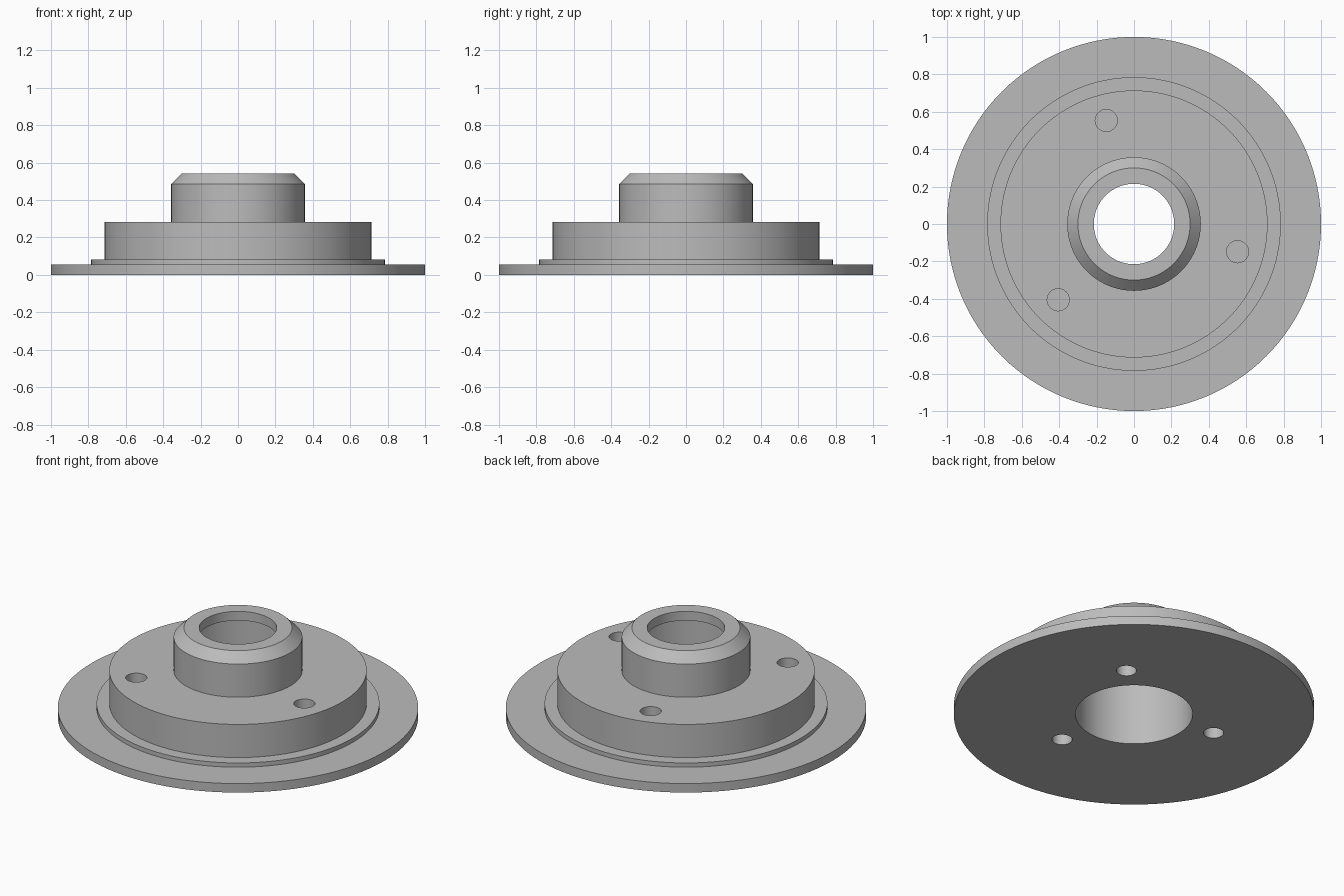
import bpy, bmesh, math

if "Cube" in bpy.data.objects:
    bpy.data.objects.remove(bpy.data.objects["Cube"])

SEGMENTS = 128

metal = bpy.data.materials.new("plain_grey_metal")
metal.diffuse_color = (0.5, 0.5, 0.5, 1)
metal.use_nodes = True
metal.node_tree.nodes["Principled BSDF"].inputs["Base Color"].default_value = metal.diffuse_color


def lathe(name, profile):
    """Spin a closed (radius, height) outline around the z axis."""
    bm = bmesh.new()
    rings = []
    for i in range(SEGMENTS):
        a = 2 * math.pi * i / SEGMENTS
        rings.append([bm.verts.new((r * math.cos(a), r * math.sin(a), z))
                      for r, z in profile])
    n = len(profile)
    for i in range(SEGMENTS):
        p, q = rings[i], rings[(i + 1) % SEGMENTS]
        for j in range(n):
            k = (j + 1) % n
            bm.faces.new((p[j], q[j], q[k], p[k]))
    bmesh.ops.recalc_face_normals(bm, faces=bm.faces)
    mesh = bpy.data.meshes.new(name)
    bm.to_mesh(mesh)
    bm.free()
    obj = bpy.data.objects.new(name, mesh)
    bpy.context.collection.objects.link(obj)
    mesh.materials.append(metal)
    return obj


def drill(target, name, radius, ring, angle, z0, z1):
    """Cut one blind round hole at a polar position."""
    a = math.radians(angle)
    bpy.ops.mesh.primitive_cylinder_add(
        vertices=48, radius=radius, depth=z1 - z0,
        location=(ring * math.cos(a), ring * math.sin(a), (z0 + z1) / 2))
    cutter = bpy.context.object
    cutter.name = name
    cutter.data.materials.append(metal)
    bpy.context.view_layer.objects.active = target
    mod = target.modifiers.new(name, 'BOOLEAN')
    mod.operation = 'DIFFERENCE'
    mod.solver = 'EXACT'
    mod.object = cutter
    bpy.ops.object.modifier_apply(modifier=mod.name)
    bpy.data.objects.remove(cutter, do_unlink=True)


# Stepped flange and chamfered hub, with a wide bore below a thin top lip
hub = lathe("flanged_hub", [
    (0.325, 0), (1, 0), (1, 0.055), (0.785, 0.055), (0.785, 0.081),
    (0.714, 0.081), (0.714, 0.284), (0.357, 0.284), (0.357, 0.487),
    (0.30, 0.543), (0.215, 0.543), (0.215, 0.487), (0.325, 0.487)])

# Three blind holes from above, three from below set between them
for i in range(3):
    drill(hub, "upper_hole_cutter", 0.059, 0.573, 105 + 120 * i, 0.081, 0.4)
    drill(hub, "lower_hole_cutter", 0.056, 0.487, 45 + 120 * i, -0.1, 0.2)

# Smooth round walls with crisp edges
bpy.ops.object.select_all(action='DESELECT')
hub.select_set(True)
bpy.context.view_layer.objects.active = hub
bpy.ops.object.shade_smooth_by_angle(angle=math.radians(30))
